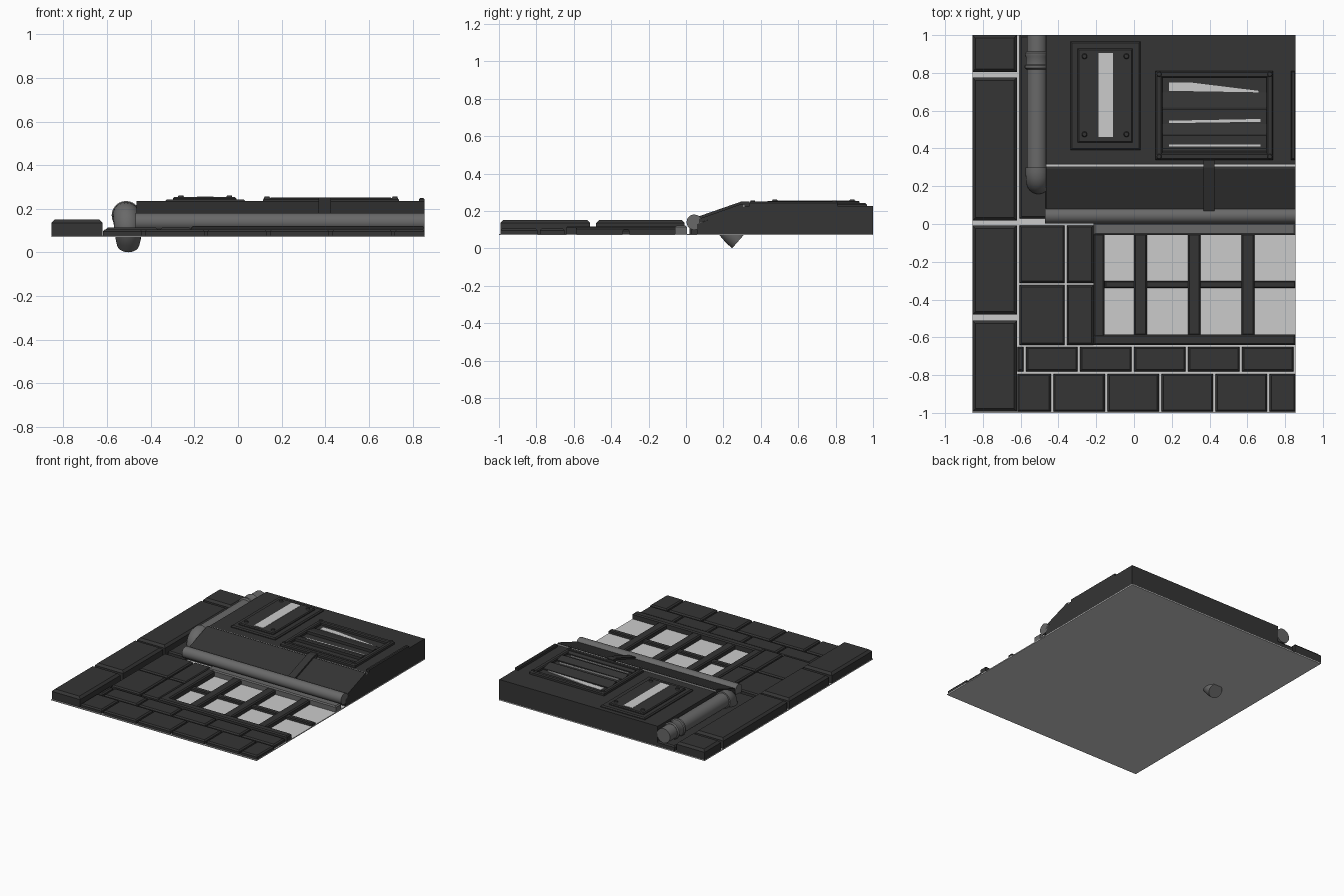
import bpy, bmesh, math
from mathutils import Vector, Matrix

if "Cube" in bpy.data.objects:
    bpy.data.objects.remove(bpy.data.objects["Cube"])


def material(name, v):
    m = bpy.data.materials.new(name)
    m.diffuse_color = (v, v, v, 1)
    m.use_nodes = True
    m.node_tree.nodes["Principled BSDF"].inputs["Base Color"].default_value = m.diffuse_color
    return m


DARK = material("dark stone", 0.035)
GREY = material("grey pipe", 0.14)
LIGHT = material("light backing", 0.6)


def finish(name, bm, mat, smooth=False):
    bmesh.ops.recalc_face_normals(bm, faces=bm.faces)
    me = bpy.data.meshes.new(name)
    bm.to_mesh(me)
    bm.free()
    me.materials.append(mat)
    ob = bpy.data.objects.new(name, me)
    bpy.context.collection.objects.link(ob)
    if smooth:
        bpy.ops.object.select_all(action='DESELECT')
        ob.select_set(True)
        bpy.context.view_layer.objects.active = ob
        bpy.ops.object.shade_smooth_by_angle(angle=math.radians(40))
    return ob


def loft(bm, rings):
    """Closed solid through a list of equal point rings."""
    vs = [[bm.verts.new(p) for p in r] for r in rings]
    n = len(vs[0])
    for a, b in zip(vs, vs[1:]):
        for i in range(n):
            bm.faces.new((a[i], a[(i + 1) % n], b[(i + 1) % n], b[i]))
    bm.faces.new(vs[0][::-1])
    bm.faces.new(vs[-1])


def block(bm, x0, x1, y0, y1, z0, z1, c=0.0):
    """Box with its top edges chamfered by c."""
    def ring(z, i):
        return [(x0 + i, y0 + i, z), (x1 - i, y0 + i, z), (x1 - i, y1 - i, z), (x0 + i, y1 - i, z)]
    loft(bm, [ring(z0, 0), ring(z1 - c, 0), ring(z1, c)] if c else [ring(z0, 0), ring(z1, 0)])


def blocks(name, mat, items):
    bm = bmesh.new()
    for it in items:
        block(bm, *it)
    return finish(name, bm, mat)


def prism_x(name, mat, profile, x0, x1):
    bm = bmesh.new()
    loft(bm, [[(x, y, z) for y, z in profile] for x in (x0, x1)])
    return finish(name, bm, mat)


def tube(name, mat, path, n=24):
    """Tube along a path of (point, direction, radius) rings."""
    bm = bmesh.new()
    rings = []
    for p, d, r in path:
        side = Vector((1, 0, 0)) if abs(d[0]) < 0.5 else Vector((0, 1, 0))
        up = Vector(d).normalized().cross(side)
        rings.append([Vector(p) + r * (math.cos(t) * side + math.sin(t) * up)
                      for t in (2 * math.pi * i / n for i in range(n))])
    loft(bm, rings)
    return finish(name, bm, mat, True)


def plate(name, mat, pts, z0, z1):
    bm = bmesh.new()
    loft(bm, [[(x, y, z) for x, y in pts] for z in (z0, z1)])
    return finish(name, bm, mat)


B, R = 0.078, 0.855          # backing level, right edge

# Backing sheet
blocks("backing_sheet", LIGHT, [(-R, R, -1, 1, 0.071, B)])

# Large corner stones
blocks("corner_stones", DARK, [(-R, -0.62, a, b, B, 0.152, 0.016) for a, b in
                               ((0.805, 1), (0.018, 0.775), (-0.48, -0.008), (-0.993, -0.512))])

# Medium stones beside the window and behind the pipe
mid = [(x0, x1, y0, y1, B, 0.115, 0.009) for x0, x1 in ((-0.605, -0.368), (-0.355, -0.215))
       for y0, y1 in ((-0.312, -0.008), (-0.64, -0.324))]
mid.append((-0.605, -0.46, 0.03, 1, B, 0.115, 0.009))
blocks("medium_stones", DARK, mid)

# Two rows of bricks, staggered
rows = []
for y0, y1, start in ((-0.78, -0.65, -0.857), (-0.993, -0.793, -0.712)):
    for i in range(7):
        x0 = max(start + 0.286 * i, -0.618)
        x1 = min(start + 0.286 * i + 0.272, R)
        if x1 - x0 > 0.02:
            rows.append((x0, x1, y0, y1, B, 0.106, 0.009))
blocks("brick_rows", DARK, rows)

# Window frame and bars
win = [(-0.215, -0.155, -0.64, -0.05, B, 0.118, 0.008), (-0.215, R, -0.64, -0.585, B, 0.12, 0.008),
       (-0.155, R, -0.34, -0.302, B, 0.1, 0.006)]
win += [(x, x + 0.068, -0.59, -0.05, B, 0.112, 0.008) for x in (0.0, 0.285, 0.57)]
blocks("window_frame", DARK, win)
blocks("window_lintel", GREY, [(-0.215, R, -0.058, 0.005, B, 0.122, 0.008)])

# Projecting housing, sloped cover board and its strap
prism_x("housing", DARK, [(0.06, B), (1, B), (1, 0.228), (0.32, 0.228), (0.06, 0.13)], -0.465, R)
prism_x("cover_board", DARK, [(0.07, 0.135), (0.07, 0.158), (0.29, 0.236), (0.305, 0.236), (0.305, 0.22)],
        -0.465, R)
prism_x("cover_strap", DARK, [(0.07, 0.14), (0.07, 0.172), (0.3, 0.252), (0.34, 0.252), (0.34, 0.22)],
        0.368, 0.425)
blocks("cover_gap_strip", LIGHT, [(-0.465, R, 0.305, 0.316, 0.222, 0.231)])

# Horizontal pipe under the cover
tube("horizontal_pipe", GREY, [((x, 0.044, 0.14), (1, 0, 0), 0.041) for x in (-0.47, R)])

# Vertical pipe with hooked end going through the backing
px, pr = -0.513, 0.054
path = [((px, 1, 0.17), (0, -1, 0), pr), ((px, 0.3, 0.17), (0, -1, 0), pr),
        ((px, 0.298, 0.17), (0, -1, 0), 0.062)]
for i in range(9):
    a = math.radians(135) * i / 8
    path.append(((px + 0.01 * i / 8, 0.275 - 0.055 * math.sin(a), 0.115 + 0.055 * math.cos(a)),
                 (0, -math.cos(a), -math.sin(a)), 0.062))
path = path[:-2] + [((-0.503, 0.262, 0.062), (0, 0.55, -0.83), 0.058),
                    ((-0.503, 0.281, 0.04), (0, 0.75, -0.66), 0.052)]
tube("vertical_pipe", GREY, path)
tube("pipe_clamp", GREY, [((px, y, 0.17), (0, -1, 0), r) for y, r in
                          ((0.912, 0.056), (0.905, 0.064), (0.892, 0.064), (0.885, 0.06),
                           (0.845, 0.06), (0.838, 0.066), (0.825, 0.066), (0.818, 0.056))])

# Slotted cover plate
blocks("slot_plate", DARK, [(-0.335, 0.035, 0.393, 0.967, 0.225, 0.242, 0.008),
                            (-0.298, -0.008, 0.432, 0.928, 0.235, 0.254, 0.006)])
blocks("slot_opening", LIGHT, [(-0.188, -0.112, 0.46, 0.905, 0.25, 0.256)])


def frame(x0, x1, y0, y1, w):
    z0, z1, c = 0.225, 0.25, 0.007
    return [(x0, x1, y0, y0 + w, z0, z1, c), (x0, x1, y1 - w, y1, z0, z1, c),
            (x0, min(x0 + w, x1), y0, y1, z0, z1, c), (max(x1 - w, x0), x1, y0, y1, z0, z1, c)]


# Louvred vent and the start of a second one
blocks("vent_frame", DARK, frame(0.115, 0.737, 0.34, 0.81, 0.035))
blocks("second_vent_edge", DARK, [(0.83, R, 0.34, 0.81, 0.225, 0.25, 0.006)])
for i, (y0, y1) in enumerate(((0.605, 0.695), (0.465, 0.53), (0.375, 0.4))):
    prism_x("vent_slat_%d" % (i + 1), DARK,
            [(y0, 0.225), (y0, 0.249), (y0 + 0.012, 0.252), (y1, 0.236), (y1, 0.225)], 0.15, 0.702)
plate("vent_gap_top", LIGHT, [(0.185, 0.705), (0.66, 0.697), (0.66, 0.705), (0.31, 0.748), (0.185, 0.75)],
      0.226, 0.233)
plate("vent_gap_middle", LIGHT, [(0.185, 0.534), (0.67, 0.541), (0.67, 0.556), (0.185, 0.547)], 0.226, 0.233)
plate("vent_gap_bottom", LIGHT, [(0.185, 0.41), (0.67, 0.41), (0.67, 0.42), (0.185, 0.42)], 0.226, 0.233)

# Bolts
bm = bmesh.new()
bolts = [(x, y, 0.256) for x in (-0.262, -0.04) for y in (0.475, 0.888)]
bolts += [(x, y, 0.25) for x in (0.133, 0.719) for y in (0.357, 0.793)]
for p in bolts:
    bmesh.ops.create_cone(bm, cap_ends=True, segments=10, radius1=0.017, radius2=0.011,
                          depth=0.012, matrix=Matrix.Translation(p))
finish("bolts", bm, DARK)
